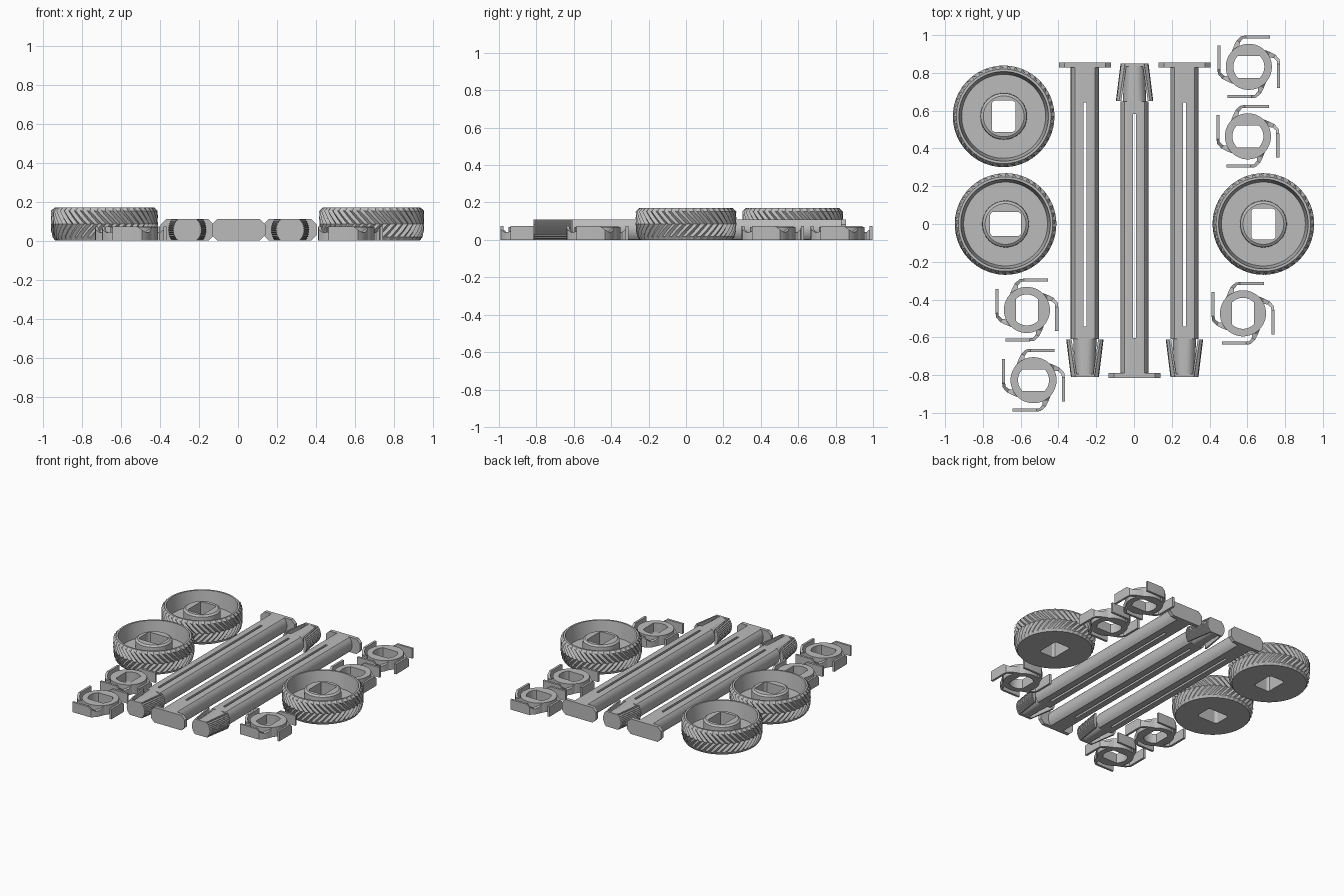
import bpy, bmesh
from math import sin, cos, pi, sqrt
from mathutils import Matrix, Vector

cube = bpy.data.objects.get("Cube")
if cube:
    bpy.data.objects.remove(cube)

gray = bpy.data.materials.new("plain gray")
gray.use_nodes = True
gray.diffuse_color = (0.5, 0.5, 0.5, 1)
gray.node_tree.nodes["Principled BSDF"].inputs["Base Color"].default_value = gray.diffuse_color


def loft(name, loops, ring=False):
    """Skin a series of equal loops; cap the ends or join them into a ring."""
    bm = bmesh.new()
    rows = [[bm.verts.new(p) for p in loop] for loop in loops]
    n = len(rows[0])
    pairs = list(zip(rows, rows[1:]))
    if ring:
        pairs.append((rows[-1], rows[0]))
    else:
        bm.faces.new(rows[0])
        bm.faces.new(rows[-1])
    for a, b in pairs:
        for i in range(n):
            j = (i + 1) % n
            bm.faces.new((a[i], a[j], b[j], b[i]))
    bmesh.ops.recalc_face_normals(bm, faces=bm.faces)
    mesh = bpy.data.meshes.new(name)
    bm.to_mesh(mesh)
    bm.free()
    mesh.materials.append(gray)
    obj = bpy.data.objects.new(name, mesh)
    bpy.context.collection.objects.link(obj)
    return obj


def place(obj, x, y, turn=0):
    obj.data.transform(Matrix.Translation((x, y, 0)) @ Matrix.Rotation(turn, 4, 'Z'))
    bpy.context.view_layer.objects.active = obj
    for o in bpy.context.selected_objects:
        o.select_set(False)
    obj.select_set(True)
    bpy.ops.object.shade_smooth_by_angle(angle=pi / 7)


def clamp(v, limit):
    return max(-limit, min(limit, v))


def flat_circle(r, z, n, hx=1, hy=1):
    """Circle with its sides cut flat at hx and hy."""
    return [(clamp(r * cos(2 * pi * i / n), hx), clamp(r * sin(2 * pi * i / n), hy), z)
            for i in range(n)]


# Wheels: chevron tread, cupped face and raised hub with a keyed hole
TEETH = 42


def tread(r, z, depth, shift):
    loop = []
    for i in range(TEETH * 2):
        a = (i + shift * 2) * pi / TEETH
        rr = r - depth * (i % 2)
        loop.append((rr * cos(a), rr * sin(a), z))
    return loop


def wheel(x, y, turn):
    n = TEETH * 2
    rows = [tread(0.247, 0, 0, 0), tread(0.261, 0.018, 0.01, 0)]
    for z, s in ((0.052, 0.8), (0.085, 1.6), (0.118, 0.8), (0.152, 0)):
        rows.append(tread(0.269, z, 0.013, s))
    rows.append(tread(0.25, 0.17, 0, 0))
    for r, z in ((0.237, 0.17), (0.222, 0.06), (0.124, 0.06), (0.122, 0.14), (0.108, 0.15)):
        rows.append(flat_circle(r, z, n))
    for z in (0.15, 0):
        rows.append(flat_circle(0.096, z, n, 0.063, 0.083))
    place(loft("wheel", rows, True), x, y, turn)


wheel(-0.69, 0.57, 0)
wheel(-0.68, 0, pi / 2)
wheel(0.685, 0, 0)

# Axle rods: wide head, slotted flat-sided shaft, barbed plug
HALF = 0.055


def d_section(r, y, n=32):
    """Round section with flat top and bottom, standing across y."""
    return [(px, y, pz + HALF) for px, pz, _ in flat_circle(r, 0, n, 1, HALF)]


def barb_section(y, r, inner, side):
    steps = 20
    pts = []
    for i in range(steps + 1):
        z = -HALF + 2 * HALF * i / steps
        pts.append((sqrt(r * r - z * z) - 0.004 * (i % 2), z))
    pts += [(inner, HALF), (inner, -HALF)]
    return [(side * px, y, pz + HALF) for px, pz in pts]


def box_section(y, hx, hz):
    return [(sx * hx, y, HALF + sz * hz) for sx, sz in ((-1, -1), (1, -1), (1, 1), (-1, 1))]


def rod(x, y, turn):
    end, neck = 0.8325, -0.63
    c = 0.028
    outline = [(0.137, HALF - c), (0.137 - c, HALF)]
    outline += [(-a, b) for a, b in reversed(outline)]
    outline += [(-a, -b) for a, b in outline]
    head = loft("rod_head", [[(a, t, b + HALF) for a, b in outline] for t in (end, end - 0.026)])

    shaft = loft("rod_shaft", [d_section(0.075, t) for t in (end - 0.026, neck)])
    slot = loft("slot_cutter", [box_section(t, 0.008, 0.1) for t in (0.62, -0.566)])
    slot.hide_render = True
    cut = shaft.modifiers.new("slot", 'BOOLEAN')
    cut.object = slot
    cut.solver = 'EXACT'
    deps = bpy.context.evaluated_depsgraph_get()
    mesh = bpy.data.meshes.new_from_object(shaft.evaluated_get(deps))
    shaft.modifiers.clear()
    shaft.data = mesh
    bpy.data.objects.remove(slot)

    core = loft("plug_core", [d_section(0.062, neck), d_section(0.058, -0.72),
                              d_section(0.056, 0.012 - end)])
    tip = loft("plug_tip", [box_section(t, 0.045, HALF) for t in (0.016 - end, -end)])
    parts = [head, shaft, core, tip]
    for side, label in ((1, "left"), (-1, "right")):
        parts.append(loft("barb_" + label, [barb_section(neck - 0.004, 0.099, 0.07, side),
                                            barb_section(-end, 0.074, 0.042, side)]))
    for p in parts:
        place(p, x, y, turn)


rod(-0.26, 0.0225, 0)
rod(0.003, 0.0175, pi)
rod(0.267, 0.0225, 0)


# Spring clips: keyed ring with four hooked arms
def clip(x, y, turn):
    n = 48
    rows = [flat_circle(0.122, z, n) for z in (0, 0.07)]
    rows += [flat_circle(0.082, z, n, 0.082, 0.058) for z in (0.07, 0)]
    place(loft("clip_ring", rows, True), x, y, turn)
    # path point, half thickness, height
    path = [((-0.07, 0.08), 0.02, 0.068), ((-0.064, 0.108), 0.015, 0.045),
            ((-0.056, 0.135), 0.01, 0.04), ((-0.035, 0.156), 0.008, 0.055),
            ((-0.015, 0.158), 0.008, 0.073), ((0.112, 0.158), 0.008, 0.073)]
    loops = []
    for i, (p, w, h) in enumerate(path):
        a, b = path[max(i - 1, 0)][0], path[min(i + 1, len(path) - 1)][0]
        d = (Vector(b) - Vector(a)).normalized()
        side = Vector((-d.y, d.x)) * w
        l, r = Vector(p) + side, Vector(p) - side
        loops.append([(l.x, l.y, 0), (r.x, r.y, 0), (r.x, r.y, h), (l.x, l.y, h)])
    for k in range(4):
        place(loft("clip_arm", loops), x, y, k * pi / 2)


for cx, cy, tall in ((0.608, 0.832, 0), (0.603, 0.464, 0), (0.577, -0.473, 1),
                     (-0.567, -0.455, 1), (-0.532, -0.827, 0)):
    clip(cx, cy, tall * pi / 2)
